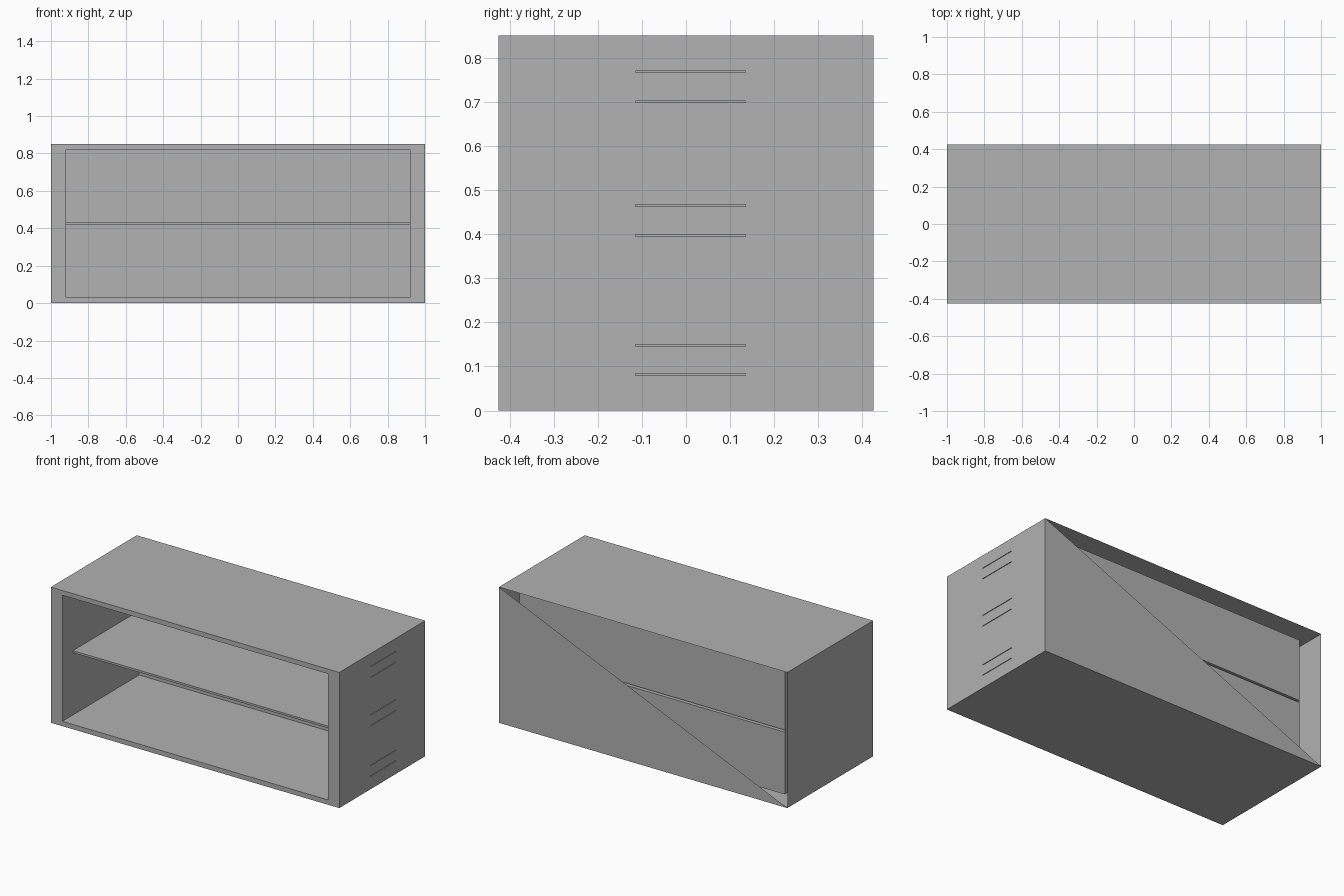
import bpy
import bmesh

cube = bpy.data.objects.get("Cube")
if cube:
    bpy.data.objects.remove(cube, do_unlink=True)

grey = bpy.data.materials.new("plain_grey")
grey.use_nodes = True
colour = (0.445, 0.445, 0.445, 1)
grey.diffuse_color = colour
grey.node_tree.nodes["Principled BSDF"].inputs["Base Color"].default_value = colour

# Cabinet dimensions
W, D, H = 1.0, 0.425, 0.85            # half width, half depth, height
IW, LOW, HIGH = 0.92, 0.03, 0.82      # opening half width, bottom, top
BACK = 0.335                          # inner back panel
SHELF_FRONT, SHELF_LOW, SHELF_HIGH = -0.32, 0.42, 0.433


def sheet(name, polys):
    """Make a flat-shaded object from a list of polygons."""
    bm = bmesh.new()
    for poly in polys:
        bm.faces.new([bm.verts.new(p) for p in poly])
    bmesh.ops.remove_doubles(bm, verts=bm.verts, dist=0.0001)
    mesh = bpy.data.meshes.new(name)
    bm.to_mesh(mesh)
    bm.free()
    mesh.materials.append(grey)
    obj = bpy.data.objects.new(name, mesh)
    bpy.context.collection.objects.link(obj)
    return obj


def ring(x, y, low, high):
    """Rectangle facing the front."""
    return [(-x, y, low), (x, y, low), (x, y, high), (-x, y, high)]


def bridge(a, b):
    """Quads joining two rings: bottom, +x, top, -x."""
    return [(a[i], a[(i + 1) % 4], b[(i + 1) % 4], b[i]) for i in range(4)]


outer_front, outer_back = ring(W, -D, 0, H), ring(W, D, 0, H)
inner_front, inner_back = ring(IW, -D, LOW, HIGH), ring(IW, BACK, LOW, HIGH)

# Outer shell without the slotted side
bottom, _, top, side = bridge(outer_back, outer_front)
sheet("outer_shell", [bottom, top, side])

# Back is half open along its diagonal
sheet("back_panel", [[(W, D, H), (W, D, 0), (-W, D, 0)]])

# Front frame and the recess behind it
sheet("front_frame", bridge(outer_front, inner_front))
sheet("inner_recess", bridge(inner_front, inner_back) + [
    ring(IW, BACK, LOW, SHELF_LOW), ring(IW, BACK, SHELF_HIGH, HIGH)])

# Hollow shelf, open at the back
profile = [(BACK, SHELF_LOW), (SHELF_FRONT, SHELF_LOW),
           (SHELF_FRONT, SHELF_HIGH), (BACK, SHELF_HIGH)]
sheet("shelf", [[(-IW, *p), (IW, *p), (IW, *q), (-IW, *q)]
                for p, q in zip(profile, profile[1:])])

# Slotted side with shallow grooves
ys = [-D, -0.115, 0.135, D]
zs = [0]
for z in (0.082, 0.148, 0.397, 0.465, 0.70, 0.768):
    zs += [z - 0.002, z + 0.002]
zs.append(H)
polys = []
for i, (y0, y1) in enumerate(zip(ys, ys[1:])):
    for j, (z0, z1) in enumerate(zip(zs, zs[1:])):
        rim = [(W, y0, z0), (W, y1, z0), (W, y1, z1), (W, y0, z1)]
        if i == 1 and j % 2:
            floor = [(W - 0.01, y, z) for _, y, z in rim]
            polys += bridge(rim, floor) + [floor]
        else:
            polys.append(rim)
wall = sheet("slotted_side", polys)

# Merge the flat strips of the slotted side
bm = bmesh.new()
bm.from_mesh(wall.data)
bmesh.ops.dissolve_limit(bm, angle_limit=0.01, verts=bm.verts, edges=bm.edges)
bmesh.ops.triangulate(bm, faces=bm.faces)
bm.to_mesh(wall.data)
bm.free()
